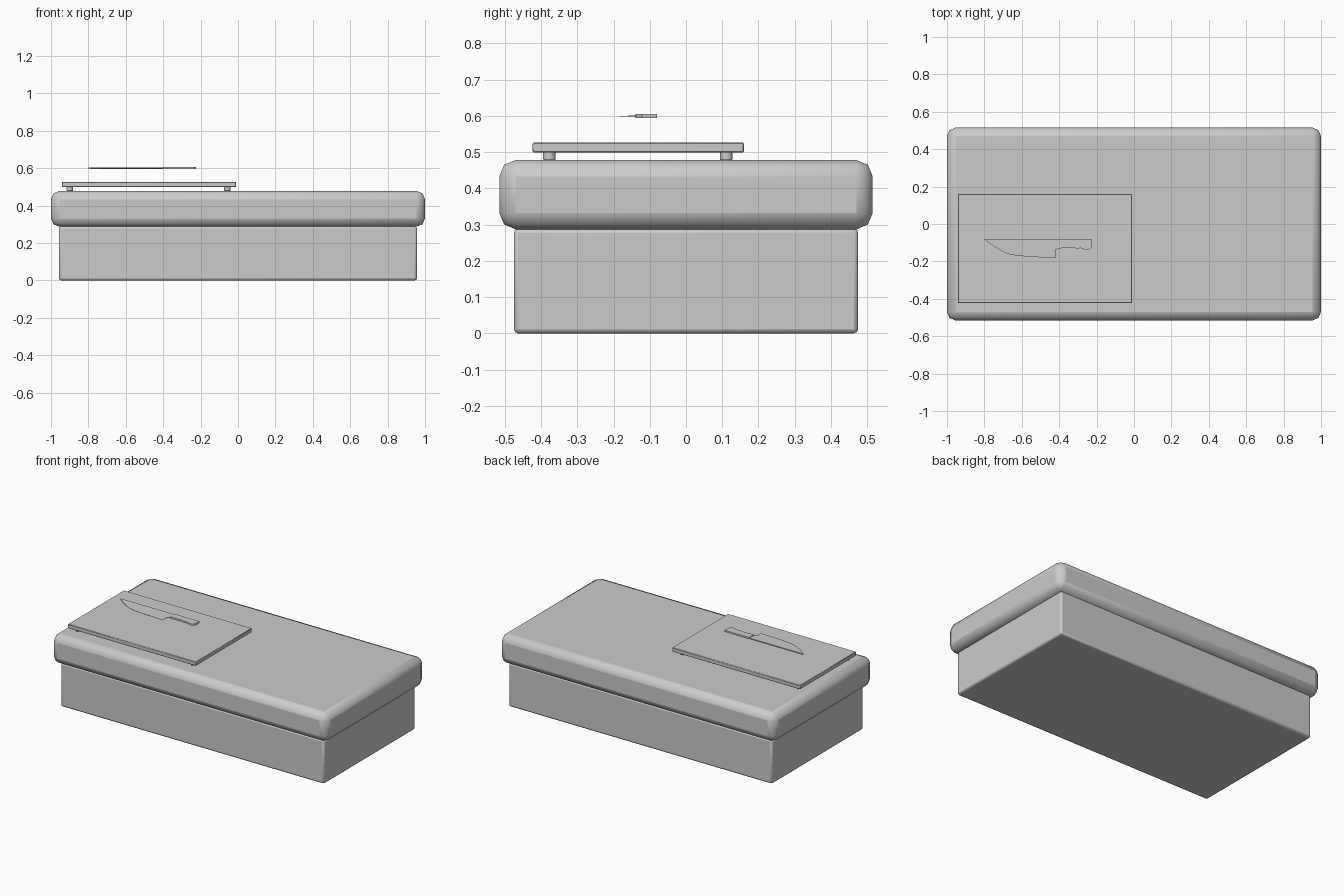
import bpy, bmesh

if "Cube" in bpy.data.objects:
    bpy.data.objects.remove(bpy.data.objects["Cube"])


def finish(bm, name, bevel=0, segments=2, angle=35):
    bmesh.ops.recalc_face_normals(bm, faces=bm.faces)
    mesh = bpy.data.meshes.new(name)
    bm.to_mesh(mesh)
    bm.free()
    ob = bpy.data.objects.new(name, mesh)
    bpy.context.collection.objects.link(ob)
    if bevel:
        mod = ob.modifiers.new("Bevel", 'BEVEL')
        mod.width = bevel
        mod.segments = segments
        mod.limit_method = 'ANGLE'
    bpy.ops.object.select_all(action='DESELECT')
    ob.select_set(True)
    bpy.context.view_layer.objects.active = ob
    bpy.ops.object.shade_smooth_by_angle(angle=angle * 3.14159 / 180)
    return ob


def box(name, lo, hi, bevel, segments=2, angle=50):
    bm = bmesh.new()
    bmesh.ops.create_cube(bm, size=1)
    for v in bm.verts:
        v.co = [(l + h) / 2 + c * (h - l) for l, h, c in zip(lo, hi, v.co)]
    return finish(bm, name, bevel, segments, angle)


def slab(name, outline, z, thickness):
    """Closed outline of (x, y) with thickness given as a function of y."""
    bm = bmesh.new()
    top = [bm.verts.new((x, y, z + thickness(y) / 2)) for x, y in outline]
    low = [bm.verts.new((x, y, z - thickness(y) / 2)) for x, y in outline]
    bm.faces.new(top)
    bm.faces.new(low[::-1])
    n = len(outline)
    for i in range(n):
        j = (i + 1) % n
        bm.faces.new((top[i], low[i], low[j], top[j]))
    return finish(bm, name)


# Counter body and thick rounded worktop
box("counter_base", (-0.957, -0.475, 0), (0.957, 0.475, 0.289), 0.012)
box("countertop", (-1, -0.515, 0.287), (1, 0.515, 0.478), 0.045)

# Cutting board with four small round feet
box("cutting_board", (-0.942, -0.423, 0.499), (-0.01, 0.16, 0.526), 0.003, 1)
board_corner = ((-0.899, -0.377), (-0.899, 0.111), (-0.057, -0.377), (-0.057, 0.111))
for i, (x, y) in enumerate(board_corner):
    bm = bmesh.new()
    bmesh.ops.create_cone(bm, cap_ends=True, segments=16,
                          radius1=0.017, radius2=0.017, depth=0.022)
    bmesh.ops.translate(bm, verts=bm.verts, vec=(x, y, 0.489))
    finish(bm, f"board_foot_{i + 1}", 0.003)

# Knife blade, thick at the spine and thin at the cutting edge
blade = [(-0.80, -0.08), (-0.775, -0.101), (-0.745, -0.123), (-0.70, -0.149),
         (-0.67, -0.161), (-0.63, -0.169), (-0.55, -0.176), (-0.42, -0.182),
         (-0.42, -0.138), (-0.40, -0.13), (-0.40, -0.08)]
slab("knife_blade", blade, 0.599, lambda y: 0.001 + 0.006 * (y + 0.182) / 0.102)

# Knife handle with finger grip curve
handle = [(-0.404, -0.08), (-0.404, -0.131), (-0.36, -0.127), (-0.325, -0.128),
          (-0.305, -0.131), (-0.285, -0.129), (-0.268, -0.135), (-0.25, -0.139),
          (-0.235, -0.134), (-0.224, -0.121), (-0.224, -0.08)]
slab("knife_handle", handle, 0.6, lambda y: 0.011)
